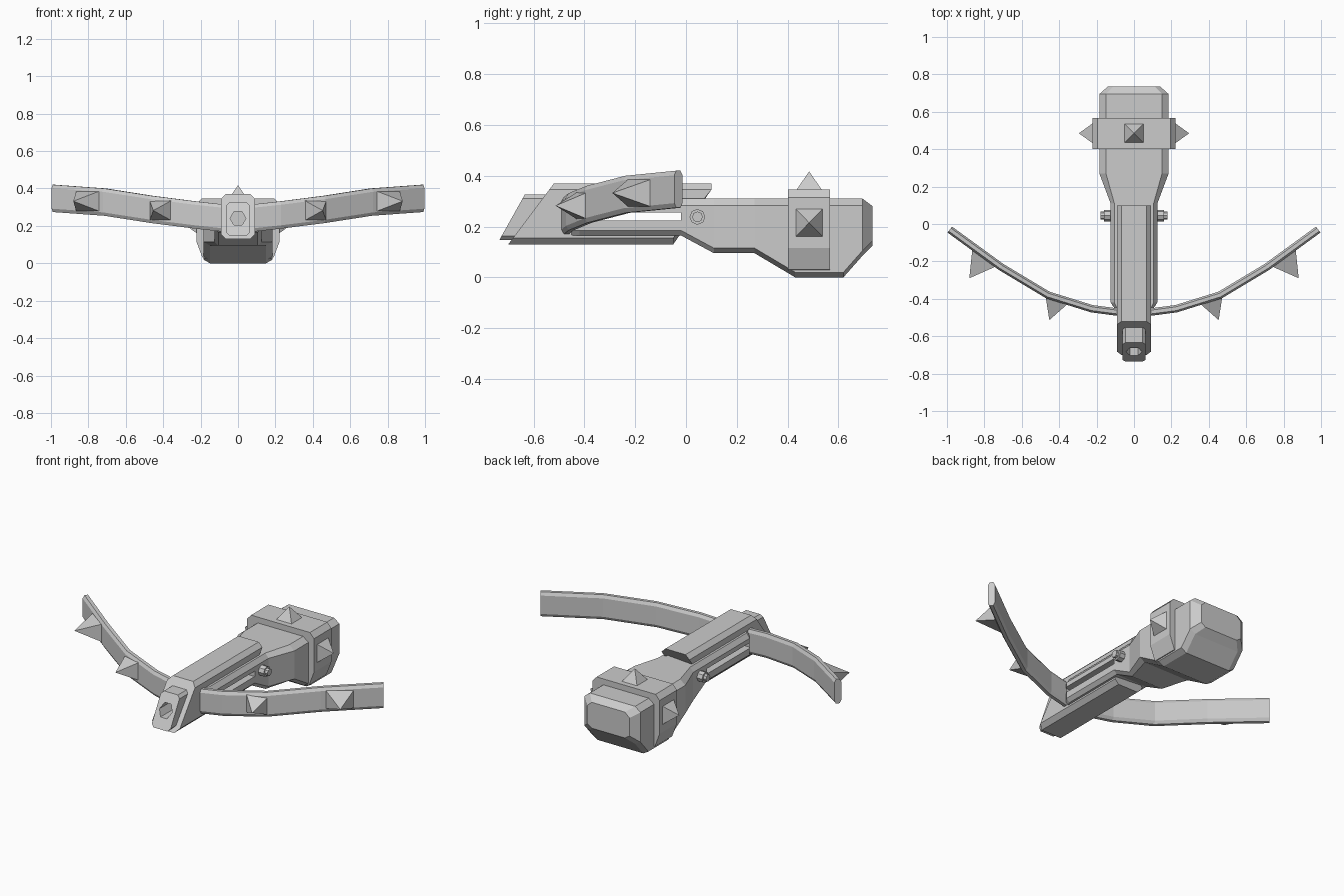
import bpy, bmesh, math
from mathutils import Vector, Matrix

if "Cube" in bpy.data.objects:
    bpy.data.objects.remove(bpy.data.objects["Cube"])


def finish(name, bm):
    bmesh.ops.recalc_face_normals(bm, faces=bm.faces[:])
    me = bpy.data.meshes.new(name)
    bm.to_mesh(me)
    bm.free()
    ob = bpy.data.objects.new(name, me)
    bpy.context.collection.objects.link(ob)
    return ob


def loft(name, rings):
    """Skin a list of equal-length point rings and cap both ends."""
    bm = bmesh.new()
    rs = [[bm.verts.new(p) for p in r] for r in rings]
    n = len(rs[0])
    for a, b in zip(rs, rs[1:]):
        for i in range(n):
            j = (i + 1) % n
            bm.faces.new((a[i], a[j], b[j], b[i]))
    bm.faces.new(rs[0])
    bm.faces.new(rs[-1])
    return finish(name, bm)


def octagon(w, zb, zt, cx, cb, ct):
    """Chamfered rectangle in x/z: half width, bottom, top, chamfers."""
    half = [(w - cx, zb), (w, zb + cb), (w, zt - ct), (w - cx, zt)]
    return half + [(-x, z) for x, z in reversed(half)]


def ring(y, sec):
    f = y if callable(y) else (lambda z: y)
    return [(x, f(z), z) for x, z in sec]


def cut(ob, cutter):
    m = ob.modifiers.new("cut", 'BOOLEAN')
    m.operation = 'DIFFERENCE'
    m.solver = 'EXACT'
    m.object = cutter
    cutter.hide_render = True
    cutter.hide_viewport = False
    cutter.display_type = 'WIRE'


def spike(name, centre, normal, side, hw, hh, height):
    """Four-sided pyramid; side is the tangent direction of its base."""
    c, n, t = Vector(centre), Vector(normal).normalized(), Vector(side).normalized()
    u = n.cross(t).normalized()
    base = c - n * 0.015
    bm = bmesh.new()
    q = [bm.verts.new(base + t * hw * a + u * hh * b)
         for a, b in ((-1, -1), (1, -1), (1, 1), (-1, 1))]
    tip = bm.verts.new(c + n * height)
    bm.faces.new(q)
    for i in range(4):
        bm.faces.new((q[i], q[(i + 1) % 4], tip))
    return finish(name, bm)


def cylinder(name, r, depth, sides, matrix):
    bm = bmesh.new()
    bmesh.ops.create_cone(bm, cap_ends=True, segments=sides, radius1=r, radius2=r,
                          depth=depth, matrix=matrix)
    return finish(name, bm)


# Stock: y, half width, bottom, top
stock = loft("stock", [ring(y, octagon(w, zb, zt, cx, 0.02, 0.027)) for y, w, zb, zt, cx in (
    (-0.45, 0.105, 0.165, 0.31, 0.015), (-0.42, 0.125, 0.165, 0.31, 0.02),
    (-0.02, 0.125, 0.165, 0.31, 0.02), (0.11, 0.125, 0.095, 0.31, 0.02),
    (0.27, 0.185, 0.095, 0.31, 0.035), (0.43, 0.185, 0.0, 0.31, 0.035),
    (0.62, 0.185, 0.0, 0.31, 0.035), (0.695, 0.185, 0.085, 0.31, 0.035),
    (0.735, 0.14, 0.125, 0.28, 0.03))])

# Barrel with a raked front face
sec = octagon(0.092, 0.13, 0.37, 0.025, 0.025, 0.025)
barrel = loft("barrel", [
    ring(lambda z: -0.70 + (z - 0.13) * 0.75, sec),
    ring(lambda z: 0.10 if z > 0.25 else -0.05, sec)])

# Narrow muzzle in front of the barrel, bored with a hexagonal hole
sec = octagon(0.062, 0.147, 0.327, 0.016, 0.016, 0.016)
muzzle = loft("muzzle", [
    ring(lambda z: -0.735 + (z - 0.147) * 0.56, sec), ring(-0.40, sec)])
bore = cylinder("bore_cutter", 0.042, 0.30, 6,
                Matrix.Translation((0, -0.70, 0.24)) @ Matrix.Rotation(math.pi / 2, 4, 'X')
                @ Matrix.Rotation(math.pi / 6, 4, 'Z'))
cut(muzzle, bore)
bore2 = bore.copy()
bore2.name = "bore_cutter_barrel"
bpy.context.collection.objects.link(bore2)
cut(barrel, bore2)

# String slot right through the stock and barrel
slot_sec = [(-0.3, 0.224), (0.3, 0.224), (0.3, 0.256), (-0.3, 0.256)]
slot = loft("slot_cutter", [ring(-0.435, slot_sec), ring(-0.02, slot_sec)])
cut(stock, slot)
cut(barrel, slot)
slot_tip = slot.copy()
slot_tip.name = "slot_cutter_muzzle"
bpy.context.collection.objects.link(slot_tip)
cut(muzzle, slot_tip)

# Band round the butt
band = [(0.15, 0.02), (0.19, 0.03), (0.222, 0.115), (0.222, 0.315), (0.195, 0.345)]
band += [(-x, z) for x, z in reversed(band)]
loft("band", [ring(0.402, band), ring(0.567, band)])
spike("band_spike_top", (0, 0.485, 0.345), (0, 0, 1), (1, 0, 0), 0.06, 0.06, 0.072)

# Bow limbs: x, centre y, centre z along the right half, mirrored
half = [(0.08, -0.472, 0.242), (0.225, -0.453, 0.258), (0.46, -0.38, 0.288),
        (0.71, -0.23, 0.327), (0.985, -0.03, 0.347)]
path = [Vector((-x, y, z)) for x, y, z in reversed(half)] + [Vector(p) for p in half]
profile = [(-0.01, -0.073), (0.01, -0.073), (0.02, -0.055), (0.02, 0.055),
           (0.01, 0.073), (-0.01, 0.073), (-0.02, 0.055), (-0.02, -0.055)]
rings = []
for i, p in enumerate(path):
    d = path[min(i + 1, len(path) - 1)] - path[max(i - 1, 0)]
    n = Vector((d.y, -d.x, 0)).normalized()
    rings.append([p + n * a + Vector((0, 0, b)) for a, b in profile])
loft("bow", rings)

# Mirrored details: spikes and cross pin
for s, tag in ((1, "right"), (-1, "left")):
    spike("band_spike_" + tag, (s * 0.222, 0.485, 0.215), (s, 0, 0), (0, 1, 0),
          0.063, 0.065, 0.073)
    spike("bow_spike_outer_" + tag, (s * 0.807, -0.189, 0.332), (s * 0.59, -0.81, 0),
          (s * 0.81, 0.59, 0), 0.081, 0.057, 0.125)
    spike("bow_spike_inner_" + tag, (s * 0.417, -0.415, 0.282), (s * 0.34, -0.94, 0),
          (s * 0.94, 0.34, 0), 0.066, 0.057, 0.105)
    turn = Matrix.Rotation(math.pi / 2, 4, 'Y')
    cylinder("pin_collar_" + tag, 0.031, 0.06, 8,
             Matrix.Translation((s * 0.13, 0.045, 0.238)) @ turn)
    cylinder("pin_" + tag, 0.021, 0.08, 8,
             Matrix.Translation((s * 0.138, 0.045, 0.238)) @ turn)
